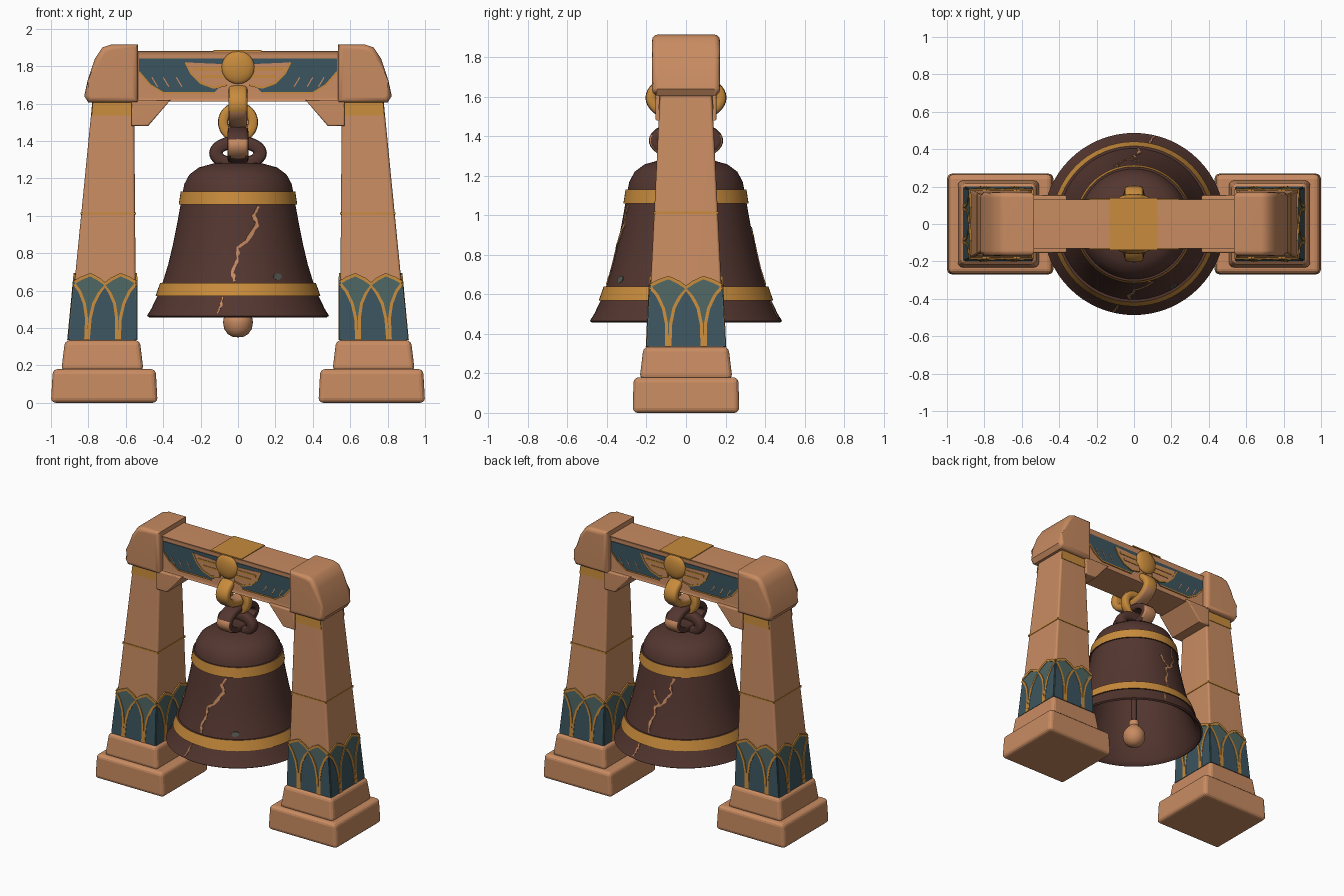
import bpy, bmesh, math, random
from mathutils import Vector

random.seed(4)
old = bpy.data.objects.get("Cube")
if old:
    bpy.data.objects.remove(old, do_unlink=True)


def material(name, *rgb):
    m = bpy.data.materials.new(name)
    m.use_nodes = True
    m.diffuse_color = (*rgb, 1)
    m.node_tree.nodes["Principled BSDF"].inputs["Base Color"].default_value = (*rgb, 1)
    return m


SAND = material("sandstone", 0.58, 0.26, 0.12)
GOLD = material("worn_gold", 0.58, 0.26, 0.045)
BRONZE = material("dark_bronze", 0.088, 0.037, 0.029)
BLUE = material("lotus_blue", 0.045, 0.09, 0.115)
GREEN = material("lotus_green", 0.075, 0.13, 0.12)
PATINA = material("patina", 0.09, 0.1, 0.08)


def finish(name, bm, mats, rule=None, mirror=False, angle=35):
    """Turn a bmesh into a shaded object; rule picks a material slot per face."""
    bmesh.ops.recalc_face_normals(bm, faces=bm.faces)
    bm.normal_update()
    if rule:
        for f in bm.faces:
            f.material_index = rule(f.calc_center_median(), f.normal)
    me = bpy.data.meshes.new(name)
    bm.to_mesh(me)
    bm.free()
    ob = bpy.data.objects.new(name, me)
    bpy.context.collection.objects.link(ob)
    for m in mats:
        me.materials.append(m)
    for other in bpy.context.view_layer.objects:
        other.select_set(other == ob)
    bpy.context.view_layer.objects.active = ob
    bpy.ops.object.shade_smooth_by_angle(angle=math.radians(angle))
    if mirror:
        ob.modifiers.new("mirror", "MIRROR").use_mirror_merge = False
    ob.modifiers.new("normals", "WEIGHTED_NORMAL").keep_sharp = True
    return ob


def loft(bm, rings, closed=False):
    """Skin a list of equal point rings, capping the ends unless closed."""
    vs = [[bm.verts.new(p) for p in r] for r in rings]
    n = len(vs[0])
    for a, b in zip(vs, vs[1:] + vs[:1] if closed else vs[1:]):
        for i in range(n):
            j = (i + 1) % n
            bm.faces.new((a[i], a[j], b[j], b[i]))
    if not closed:
        bm.faces.new(vs[0])
        bm.faces.new(vs[-1])


def rect(x0, x1, hy, z):
    return [(x0, -hy, z), (x1, -hy, z), (x1, hy, z), (x0, hy, z)]


def block(name, rings, bevel):
    bm = bmesh.new()
    loft(bm, rings)
    bmesh.ops.bevel(bm, geom=bm.edges[:], offset=bevel, segments=3, profile=0.5, affect="EDGES")
    return finish(name, bm, [SAND], mirror=True)


def prism(name, outline, hy, bevel):
    """Outline in x and z, extruded along y, with rounded rims."""
    bm = bmesh.new()
    loft(bm, [[(x, y, z) for x, z in outline] for y in (-hy, hy)])
    rims = [e for e in bm.edges if abs(e.verts[0].co.y - e.verts[1].co.y) < 0.001]
    bmesh.ops.bevel(bm, geom=rims, offset=bevel, segments=3, profile=0.5, affect="EDGES")
    return finish(name, bm, [SAND], mirror=True, angle=42)


def plate(bm, place, outline, d):
    loft(bm, [[place(u, v, h) for u, v in outline] for h in (0, d)])


def ribbon(bm, place, path, width, d, taper=False):
    """Thin raised strip that follows a path over a surface."""
    pts = [place(u, v, 0) for u, v in path]
    rings = []
    for i, (u, v) in enumerate(path):
        n = (place(u, v, 1) - pts[i]).normalized()
        t = pts[min(i + 1, len(pts) - 1)] - pts[max(i - 1, 0)]
        w = width / 2 * (random.uniform(0.4, 1.2) if taper else 1)
        s = n.cross(t).normalized() * w
        rings.append([pts[i] - s, pts[i] + s, pts[i] + s + n * d, pts[i] - s + n * d])
    loft(bm, rings)


def lathe(name, profile, mats, rule, steps=64):
    bm = bmesh.new()
    vs = [bm.verts.new((r, 0, z)) for r, z in profile]
    es = [bm.edges.new(p) for p in zip(vs, vs[1:])]
    bmesh.ops.spin(bm, geom=vs + es, cent=(0, 0, 0), axis=(0, 0, 1), angle=math.tau, steps=steps)
    bmesh.ops.remove_doubles(bm, verts=bm.verts, dist=0.0005)
    return finish(name, bm, mats, rule)


def link(name, axis, cz, ra, rz, t, w, mats, rule=None):
    """Oval chain link around the x or y axis, with a rounded section."""
    bm, rings = bmesh.new(), []
    for i in range(40):
        a = math.tau * i / 40
        ring = []
        for k in range(12):
            b = math.tau * k / 12
            c, s = [math.copysign(abs(f(b)) ** 0.6, f(b)) for f in (math.cos, math.sin)]
            h, z, side = (ra + t * c) * math.cos(a), cz + (rz + t * c) * math.sin(a), w * s
            ring.append((side, h, z) if axis == "x" else (h, side, z))
        rings.append(ring)
    loft(bm, rings, closed=True)
    return finish(name, bm, mats, rule, angle=50)


# Pillars: plinth, step, tapered shaft, rounded cap and bracket
def shaft_section(z):
    t = (z - 0.33) / 1.27
    return 0.545 + 0.01 * t, 0.905 - 0.125 * t, 0.195 - 0.063 * t


block("plinths", [rect(0.43, 1.0, 0.27, 0), rect(0.44, 0.99, 0.265, 0.18)], 0.025)
block("plinth_steps", [rect(0.505, 0.945, 0.235, 0.17), rect(0.525, 0.925, 0.215, 0.335)], 0.025)
block("shafts", [rect(*shaft_section(z), z) for z in (0.3, 1.64)], 0.014)
prism("pillar_caps", [(0.535, 1.605), (0.8, 1.605), (0.822, 1.64), (0.805, 1.72), (0.765, 1.84),
                      (0.725, 1.9), (0.68, 1.915), (0.535, 1.915)], 0.172, 0.03)
prism("brackets", [(0.36, 1.62), (0.57, 1.62), (0.57, 1.48), (0.48, 1.48)], 0.155, 0.01)


# Lotus petals and gold trims on each shaft face
def shaft_face(k):
    def place(u, z, d):
        x0, x1, hy = shaft_section(z)
        c = [Vector(p) for p in rect(x0, x1, hy, z)]
        a, b = c[k], c[(k + 1) % 4]
        e = (b - a).normalized()
        return a.lerp(b, (u + 1) / 2) + Vector((e.y, -e.x, 0)) * d
    return place


def both(half):
    return [(-u, z) for u, z in reversed(half)] + [p for p in half if p[0] > 0]


scallop = both([(0, 0.635), (0.2, 0.66), (0.5, 0.685), (0.8, 0.665), (1, 0.645)])
petal = both([(0, 0.625), (0.18, 0.585), (0.33, 0.53), (0.41, 0.45), (0.42, 0.335)])
side_petal = [(0.5, 0.335), (0.52, 0.45), (0.62, 0.53), (0.8, 0.595), (1, 0.635)]
back_bm, petal_bm, trim_bm = bmesh.new(), bmesh.new(), bmesh.new()
for k in range(4):
    face = shaft_face(k)
    plate(back_bm, face, [(-1, 0.335)] + scallop + [(1, 0.335)], 0.004)
    plate(petal_bm, face, petal, 0.006)
    ribbon(trim_bm, face, scallop, 0.018, 0.009)
    ribbon(trim_bm, face, petal, 0.016, 0.009)
    for s in (-1, 1):
        half = [(s * u, z) for u, z in side_petal]
        plate(petal_bm, face, half + [(s, 0.335)], 0.006)
        ribbon(trim_bm, face, half, 0.016, 0.009)
    ribbon(trim_bm, face, [(-1, 1.012), (1, 1.012)], 0.012, 0.004)
    if k % 2 == 0:
        plate(trim_bm, face, [(-0.97, 1.535), (0.97, 1.535), (0.97, 1.605), (-0.97, 1.605)], 0.004)
finish("lotus_back_petals", back_bm, [GREEN], mirror=True)
finish("lotus_petals", petal_bm, [BLUE], mirror=True)
finish("shaft_trims", trim_bm, [GOLD], mirror=True)

# Beam with a sunk panel on both faces
bm = bmesh.new()
loft(bm, [rect(-0.6, 0.6, 0.135, z) for z in (1.61, 1.88)])
bm.normal_update()
long_edges = [e for e in bm.edges if e.calc_length() > 1]
panels = [f for f in bm.faces if abs(f.normal.y) > 0.9]
bmesh.ops.recalc_face_normals(bm, faces=bm.faces)
bmesh.ops.inset_region(bm, faces=panels, thickness=0.03, depth=-0.012)
bmesh.ops.bevel(bm, geom=[e for e in long_edges if e.is_valid], offset=0.008, segments=2,
                profile=0.5, affect="EDGES")
finish("beam", bm, [SAND])

# Winged sun relief on the front and back panels
wing = [(0.06, 1.84), (0.53, 1.84), (0.53, 1.77), (0.47, 1.7), (0.4, 1.658), (0.13, 1.658), (0.06, 1.72)]
inner = [(0.06, 1.81), (0.28, 1.82), (0.25, 1.76), (0.2, 1.71), (0.13, 1.685), (0.06, 1.7)]
wing_bm, inner_bm, line_bm, sun_bm = (bmesh.new() for _ in range(4))
for s in (-1, 1):
    for m in (-1, 1):
        def panel(x, z, d, s=s, m=m):
            return Vector((m * x, s * (0.122 + d), z))
        plate(wing_bm, panel, wing, 0.006)
        plate(inner_bm, panel, inner, 0.009)
        for x in (0.33, 0.4, 0.46):
            ribbon(inner_bm, panel, [(x, 1.74), (x - 0.03, 1.69)], 0.006, 0.008)
        ribbon(line_bm, panel, wing[2:6], 0.009, 0.009)
        ribbon(line_bm, panel, inner[1:], 0.012, 0.012)
        for x, z in ((0.24, 1.785), (0.2, 1.745)):
            ribbon(line_bm, panel, [(0.05, z), (x, z)], 0.016, 0.013)
    res = bmesh.ops.create_uvsphere(sun_bm, u_segments=32, v_segments=16, radius=0.088)
    for v in res["verts"]:
        v.co = Vector((v.co.x, v.co.y * 0.35 + s * 0.13, v.co.z + 1.793))
finish("wings", wing_bm, [BLUE])
finish("inner_feathers", inner_bm, [SAND])
finish("wing_trims", line_bm, [GOLD])
finish("sun_discs", sun_bm, [GOLD])
bm = bmesh.new()
loft(bm, [rect(-0.13, 0.125, 0.138, z) for z in (1.876, 1.885)])
finish("beam_top_band", bm, [GOLD])

# Hanging chain
link("beam_strap", "x", 1.595, 0.175, 0.098, 0.03, 0.052, [GOLD, SAND],
     lambda c, n: int(c.z < 1.555 and abs(n.x) < 0.5))
link("gold_ring", "y", 1.5, 0.08, 0.08, 0.027, 0.03, [GOLD])
link("bronze_link", "x", 1.378, 0.16, 0.073, 0.028, 0.056, [BRONZE, SAND],
     lambda c, n: int(abs(c.y) > 0.14 and c.z < 1.41 and abs(n.x) < 0.5 and n.y * c.y > 0))
link("crown_loop", "y", 1.335, 0.118, 0.058, 0.036, 0.036, [BRONZE])

# Bell and clapper
outer = [(0, 1.285), (0.13, 1.28), (0.21, 1.258), (0.26, 1.22), (0.287, 1.17), (0.295, 1.13),
         (0.306, 1.13), (0.317, 1.06), (0.307, 1.06), (0.325, 0.96), (0.347, 0.85), (0.373, 0.74),
         (0.404, 0.64), (0.417, 0.64), (0.441, 0.57), (0.431, 0.57), (0.465, 0.5), (0.487, 0.465)]
inside = [(0.475, 0.457), (0.44, 0.48), (0.38, 0.62), (0.32, 0.8), (0.28, 1.0), (0.24, 1.16), (0, 1.22)]
lathe("bell", outer + inside, [BRONZE, GOLD],
      lambda c, n: int(n.x * c.x + n.y * c.y > 0 and (0.565 < c.z < 0.645 or 1.055 < c.z < 1.135)))
lathe("clapper", [(0, 1.22), (0.02, 1.2), (0.02, 0.56), (0.035, 0.55), (0.035, 0.51), (0.058, 0.485),
                  (0.076, 0.455), (0.08, 0.43), (0.074, 0.395), (0.055, 0.368), (0.03, 0.353), (0, 0.35)],
      [SAND, BRONZE], lambda c, n: int(c.z > 0.53), 32)


# Cracks and a patina spot on the bell skin
def bell_skin(s):
    def place(x, z, d):
        for (r0, z0), (r1, z1) in zip(outer, outer[1:]):
            if z1 <= z <= z0 and z0 > z1:
                r = r0 + (r1 - r0) * (z0 - z) / (z0 - z1)
                break
        a = math.asin(x / r)
        return Vector((s * (r + d) * math.sin(a), -s * (r + d) * math.cos(a), z))
    return place


def jagged(path, parts=4):
    pts = []
    for (x0, z0), (x1, z1) in zip(path, path[1:]):
        for i in range(parts):
            t = i / parts
            pts.append((x0 + (x1 - x0) * t + random.uniform(-0.004, 0.004), z0 + (z1 - z0) * t))
    return pts + [path[-1]]


main_crack = [(0.11, 1.05), (0.085, 1.0), (0.1, 0.95), (0.045, 0.86), (-0.005, 0.83), (0, 0.77),
              (-0.03, 0.71), (-0.02, 0.65)]
crack_bm = bmesh.new()
for s in (1, -1):
    ribbon(crack_bm, bell_skin(s), jagged(main_crack), 0.02, 0.005, True)
    ribbon(crack_bm, bell_skin(s), jagged([(-0.08, 0.565), (-0.09, 0.52), (-0.11, 0.48)]), 0.012, 0.005, True)
ribbon(crack_bm, bell_skin(-1), jagged([(0.03, 0.85), (-0.02, 0.9), (-0.03, 0.94)]), 0.013, 0.005, True)
finish("bell_cracks", crack_bm, [SAND])
bm = bmesh.new()
spot = [(0.21 + 0.022 * math.cos(i * math.tau / 10), 0.675 + 0.018 * math.sin(i * math.tau / 10)) for i in range(10)]
plate(bm, bell_skin(1), spot, 0.004)
finish("patina_spot", bm, [PATINA])
